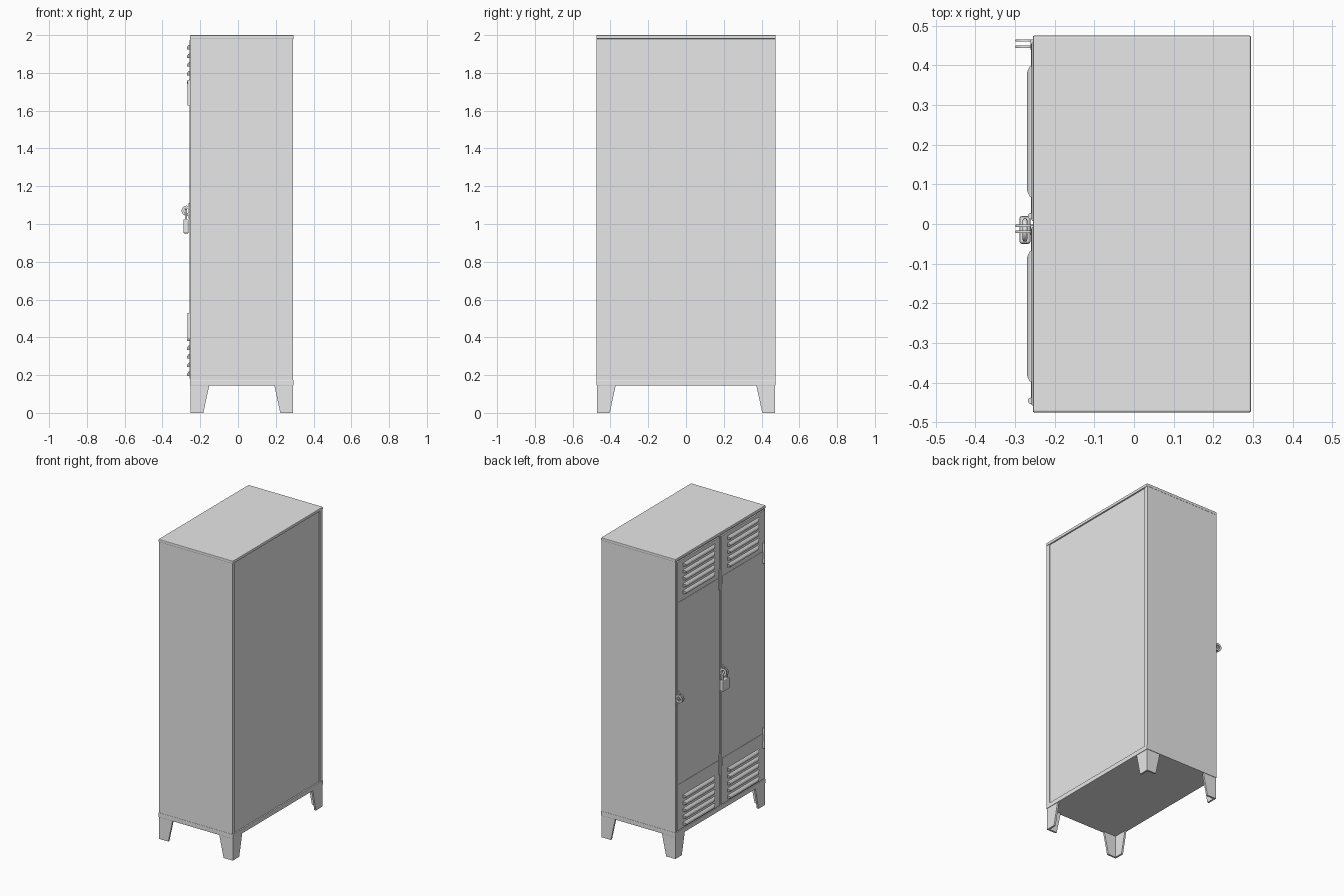
import bpy, bmesh, math
from mathutils import Vector

if "Cube" in bpy.data.objects:
    bpy.data.objects.remove(bpy.data.objects["Cube"], do_unlink=True)

grey = bpy.data.materials.new("painted_steel_grey")
grey.use_nodes = True
grey.diffuse_color = (0.8, 0.8, 0.8, 1)
grey.node_tree.nodes["Principled BSDF"].inputs["Base Color"].default_value = (0.8, 0.8, 0.8, 1)


def finish(name, bm, smooth=False):
    bmesh.ops.recalc_face_normals(bm, faces=bm.faces[:])
    mesh = bpy.data.meshes.new(name)
    bm.to_mesh(mesh)
    bm.free()
    mesh.materials.append(grey)
    obj = bpy.data.objects.new(name, mesh)
    bpy.context.collection.objects.link(obj)
    if smooth:
        bpy.ops.object.select_all(action="DESELECT")
        obj.select_set(True)
        bpy.context.view_layer.objects.active = obj
        bpy.ops.object.shade_smooth_by_angle()
    return obj


def box(name, x, y, z, bevel=0.0):
    bm = bmesh.new()
    bmesh.ops.create_cube(bm, size=1)
    for v in bm.verts:
        v.co = [r[0] + (c + 0.5) * (r[1] - r[0]) for c, r in zip(v.co, (x, y, z))]
    if bevel:
        bmesh.ops.bevel(bm, geom=bm.edges[:], offset=bevel, segments=2, affect="EDGES", profile=0.5)
    return finish(name, bm)


def loft(name, rings):
    """Closed solid through rings with equal point counts."""
    bm = bmesh.new()
    loops = [[bm.verts.new(p) for p in ring] for ring in rings]
    n = len(loops[0])
    for a, b in zip(loops, loops[1:]):
        for i in range(n):
            bm.faces.new((a[i], a[(i + 1) % n], b[(i + 1) % n], b[i]))
    bm.faces.new(loops[0])
    bm.faces.new(loops[-1])
    return finish(name, bm)


def ring_plate(name, x, y, z, outer, inner, thick, sides=20):
    """Flat eyelet facing along y."""
    bm = bmesh.new()
    loops = []
    for r, dy in ((outer, -0.5), (outer, 0.5), (inner, 0.5), (inner, -0.5)):
        angles = [2 * math.pi * i / sides for i in range(sides)]
        loops.append([bm.verts.new((x + r * math.cos(a), y + dy * thick, z + r * math.sin(a))) for a in angles])
    for k in range(4):
        a, b = loops[k], loops[(k + 1) % 4]
        for i in range(sides):
            j = (i + 1) % sides
            bm.faces.new((a[i], a[j], b[j], b[i]))
    return finish(name, bm, True)


def cylinder(name, centre, radius, height):
    bm = bmesh.new()
    bmesh.ops.create_cone(bm, cap_ends=True, segments=12, radius1=radius, radius2=radius, depth=height)
    bmesh.ops.translate(bm, verts=bm.verts[:], vec=Vector(centre))
    return finish(name, bm, True)


# Cabinet shell
FRONT, BACK, SIDE = -0.255, 0.295, 0.475
box("top_panel", (FRONT, BACK), (-SIDE, SIDE), (1.98, 2.0), 0.004)
box("base_panel", (FRONT, BACK), (-SIDE, SIDE), (0.145, 0.175), 0.003)
box("cabinet_core", (-0.248, 0.286), (-0.465, 0.465), (0.17, 1.985))
for s, label in ((1, "left"), (-1, "right")):
    ys = sorted((s * 0.46, s * 0.473))
    box(label + "_side_panel", (-0.253, 0.292), ys, (0.174, 1.981))
    ys = sorted((s * 0.447, s * 0.473))
    box(label + "_back_lip", (0.28, 0.292), ys, (0.174, 1.981))

# Tapered legs, folded from sheet into an angle
for sx in (-1, 1):
    for sy in (-1, 1):
        cx, cy = (BACK if sx > 0 else FRONT) - sx * 0.003, sy * 0.472
        rings = []
        for z, w in ((0.0, 0.068), (0.146, 0.1)):
            t = 0.012
            pts = [(0, 0), (w, 0), (w, t), (t, t), (t, w), (0, w)]
            rings.append([(cx - sx * a, cy - sy * b, z) for a, b in pts])
        loft("leg", rings)

# Doors with cross bands, hooded vents, hinges and lock eyelets
for inner, outer, label in ((0.008, 0.458, "left"), (-0.458, -0.008, "right")):
    box(label + "_door", (-0.258, -0.24), (inner, outer), (0.182, 1.974), 0.002)
    for z in (1.68, 0.465):
        box(label + "_door_band", (-0.26, -0.25), (inner + 0.004, outer - 0.004), (z - 0.025, z + 0.025))
    mid = (inner + outer) / 2
    for start in (1.75, 0.205):
        for i in range(5):
            z = start + i * 0.046
            # depth, height and half length of each step of the hood
            steps = ((-0.256, 0.016, 0.167), (-0.263, 0.012, 0.164),
                     (-0.269, 0.003, 0.152), (-0.27, -0.009, 0.146))
            ends = []
            for s in (-1, 1):
                ring = [(x, mid + s * h, z + dz) for x, dz, h in steps]
                ring.append((-0.256, mid + s * 0.167, z - 0.009))
                ends.append(ring)
            loft(label + "_vent_hood", ends)
    hinge_y = inner + 0.012
    lock_y = outer - 0.003 if label == "left" else outer - 0.004
    for z in (1.695, 0.46):
        cylinder(label + "_hinge", (-0.26, hinge_y, z), 0.008, 0.135)
    for dy in (-0.008, 0.008):
        ring_plate(label + "_lock_eyelet", -0.272, lock_y + dy, 1.07, 0.027, 0.013, 0.006)
    box(label + "_eyelet_plate", (-0.261, -0.255), (lock_y - 0.016, lock_y + 0.01), (1.03, 1.11))

# Padlock hanging from the centre eyelets
box("padlock_body", (-0.289, -0.261), (-0.05, 0.02), (0.95, 1.025), 0.006)
curve = bpy.data.curves.new("padlock_shackle", "CURVE")
curve.dimensions = "3D"
curve.bevel_depth = 0.006
curve.bevel_resolution = 2
curve.use_fill_caps = True
arc = [(-0.275, -0.015 + 0.024 * math.cos(a), 1.05 + 0.024 * math.sin(a))
       for a in [math.pi * i / 10 for i in range(11)]]
path = [(-0.275, 0.009, 1.015)] + arc + [(-0.275, -0.039, 1.015)]
spline = curve.splines.new("POLY")
spline.points.add(len(path) - 1)
for point, co in zip(spline.points, path):
    point.co = (*co, 1)
curve.materials.append(grey)
bpy.context.collection.objects.link(bpy.data.objects.new("padlock_shackle", curve))
